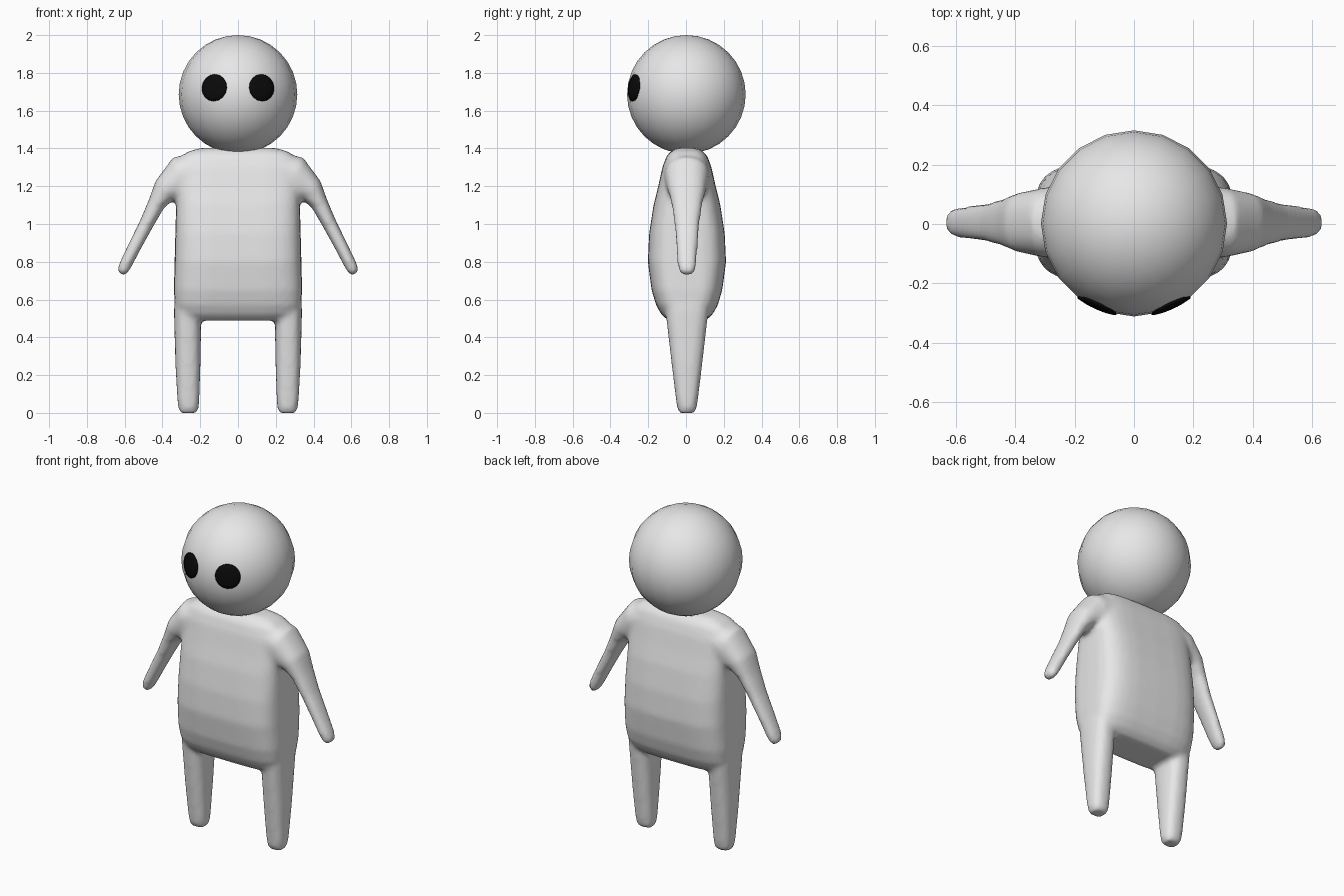
import bpy, bmesh, math
from mathutils import Vector

if "Cube" in bpy.data.objects:
    bpy.data.objects.remove(bpy.data.objects["Cube"])

HEAD_C, HEAD_R = Vector((0, 0.002, 1.686)), 0.314


def material(name, rgb):
    m = bpy.data.materials.new(name)
    m.diffuse_color = (*rgb, 1)
    m.use_nodes = True
    m.node_tree.nodes["Principled BSDF"].inputs["Base Color"].default_value = m.diffuse_color
    return m


GREY = material("soft grey", (0.8, 0.8, 0.8))
BLACK = material("eye black", (0.003, 0.003, 0.003))


def add_object(name, bm, mat):
    bmesh.ops.recalc_face_normals(bm, faces=bm.faces)
    for f in bm.faces:
        f.smooth = True
    me = bpy.data.meshes.new(name)
    bm.to_mesh(me)
    bm.free()
    me.materials.append(mat)
    ob = bpy.data.objects.new(name, me)
    bpy.context.collection.objects.link(ob)
    return ob


def loft(bm, rings, power, side=1, y0=0.005, n=32):
    """Closed tube through rounded rings: (x, z, half width, half depth, tilt)."""
    loops = []
    for x, z, ru, rv, tilt in rings:
        a = math.radians(tilt)
        loop = []
        for i in range(n):
            t = 2 * math.pi * i / n
            c, s = math.cos(t), math.sin(t)
            u = math.copysign(abs(c) ** (2 / power), c) * ru
            v = math.copysign(abs(s) ** (2 / power), s) * rv
            loop.append(bm.verts.new((side * (x + u * math.cos(a)), y0 + v,
                                      z + u * math.sin(a))))
        loops.append(loop)
    for p, q in zip(loops, loops[1:]):
        for i in range(n):
            j = (i + 1) % n
            bm.faces.new((p[i], p[j], q[j], q[i]))
    bm.faces.new(loops[0][::-1])
    bm.faces.new(loops[-1])


# Body: torso, arms and legs blended into one smooth skin
torso = [(0, z, w, d, 0) for z, w, d in (
    (0.49, 0.27, 0.10), (0.52, 0.315, 0.135), (0.57, 0.335, 0.163),
    (0.65, 0.34, 0.187), (0.80, 0.336, 0.207), (0.95, 0.332, 0.20),
    (1.10, 0.328, 0.177), (1.20, 0.33, 0.152), (1.30, 0.33, 0.13),
    (1.36, 0.30, 0.108), (1.385, 0.26, 0.085), (1.402, 0.20, 0.055))]
arm = [(0.20, 1.27, 0.115, 0.125, 90), (0.30, 1.24, 0.12, 0.118, 68),
       (0.385, 1.18, 0.07, 0.10, 42), (0.43, 1.11, 0.046, 0.082, 28),
       (0.485, 1.00, 0.038, 0.066, 26), (0.545, 0.885, 0.035, 0.057, 26),
       (0.595, 0.785, 0.033, 0.05, 26), (0.611, 0.752, 0.028, 0.042, 26),
       (0.618, 0.735, 0.018, 0.028, 26)]
leg = [(x, z, w, d, 0) for x, z, w, d in (
    (0.262, 0.0, 0.043, 0.04), (0.262, 0.02, 0.053, 0.05),
    (0.263, 0.07, 0.058, 0.058), (0.265, 0.25, 0.066, 0.08),
    (0.266, 0.42, 0.07, 0.10), (0.268, 0.55, 0.071, 0.115),
    (0.268, 0.70, 0.06, 0.11))]

bm = bmesh.new()
loft(bm, torso, 3.8)
for side in (-1, 1):
    loft(bm, arm, 2.3, side)
    loft(bm, leg, 2.6, side)
body = add_object("body", bm, GREY)
skin = body.modifiers.new("skin", 'REMESH')
skin.mode = 'VOXEL'
skin.voxel_size = 0.015
skin.use_smooth_shade = True
blend = body.modifiers.new("blend", 'SMOOTH')
blend.factor = 0.5
blend.iterations = 5

# Head: ball resting on the shoulders
bm = bmesh.new()
bmesh.ops.create_uvsphere(bm, u_segments=20, v_segments=16, radius=HEAD_R)
bmesh.ops.translate(bm, verts=bm.verts, vec=HEAD_C)
add_object("head", bm, GREY)

# Eyes: thin round caps following the front of the head
for side, name in ((-1, "eye_right"), (1, "eye_left")):
    d = Vector((side * 0.128, -0.284, 0.036)).normalized()
    u = d.cross(Vector((0, 0, 1))).normalized()
    v = u.cross(d)
    r = HEAD_R + 0.003
    bm = bmesh.new()
    mid = bm.verts.new(HEAD_C + d * r)
    prev = None
    for ang in (0.08, 0.16, 0.23):
        ring = []
        for i in range(16):
            t = 2 * math.pi * i / 16
            ring.append(bm.verts.new(HEAD_C + r * (d * math.cos(ang) + math.sin(ang)
                                     * (u * math.cos(t) + v * math.sin(t)))))
        for i in range(16):
            j = (i + 1) % 16
            if prev:
                bm.faces.new((prev[i], ring[i], ring[j], prev[j]))
            else:
                bm.faces.new((mid, ring[i], ring[j]))
        prev = ring
    eye = add_object(name, bm, BLACK)
    rim = eye.modifiers.new("thickness", 'SOLIDIFY')
    rim.thickness = 0.006
    rim.offset = -1
